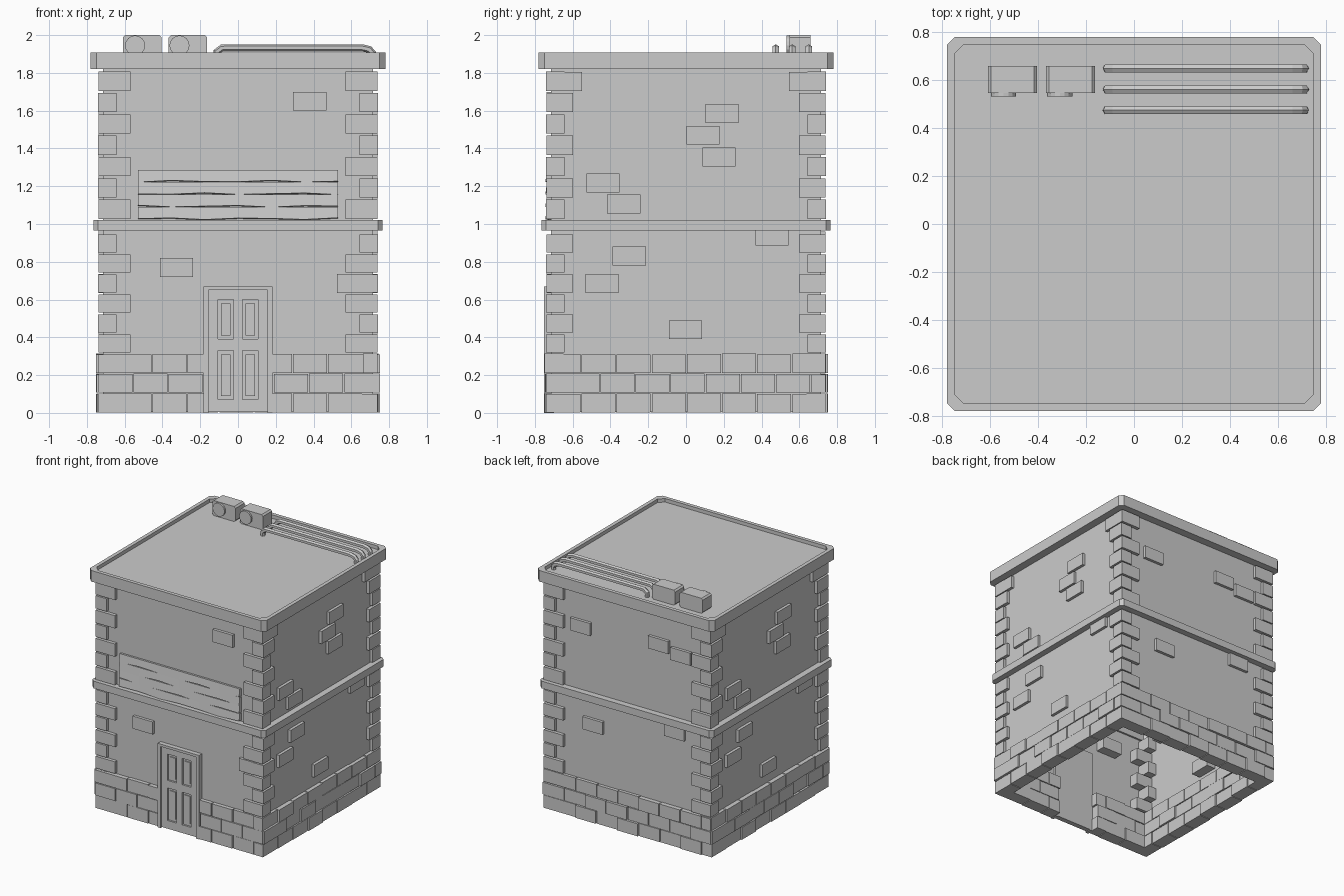
import bpy, bmesh, math, random
from mathutils import Matrix, Vector

if "Cube" in bpy.data.objects:
    bpy.data.objects.remove(bpy.data.objects["Cube"])

random.seed(4)
WALL = 0.715


def finish(name, bm):
    bmesh.ops.recalc_face_normals(bm, faces=bm.faces)
    me = bpy.data.meshes.new(name)
    bm.to_mesh(me)
    bm.free()
    ob = bpy.data.objects.new(name, me)
    bpy.context.collection.objects.link(ob)
    return ob


def box(bm, lo, hi, k=0, tilt=0):
    """Box between two corners, turned k quarter turns round the building."""
    lo, hi = Vector(lo), Vector(hi)
    m = (Matrix.Rotation(k * math.pi / 2, 4, 'Z') @ Matrix.Translation((lo + hi) / 2)
         @ Matrix.Rotation(tilt, 4, 'X') @ Matrix.Diagonal((*(hi - lo), 1)))
    return bmesh.ops.create_cube(bm, size=1, matrix=m)['verts']


def brick(bm, k, u0, u1, z0, z1, out, depth=0.1):
    """Brick on side k (0 front, 1 right, 2 back, 3 left)."""
    box(bm, (u0, -out, z0), (u1, -out + depth, z1), k)


def ring_points(h, c):
    return [(h, -h + c), (h, h - c), (h - c, h), (-h + c, h),
            (-h, h - c), (-h, -h + c), (-h + c, -h), (h - c, -h)]


def lofted(name, rings, cap_start, cap_end, closed=False):
    """Chamfered-square rings (half size, chamfer, z) joined in order."""
    bm = bmesh.new()
    vs = [[bm.verts.new((x, y, z)) for x, y in ring_points(h, c)] for h, c, z in rings]
    pairs = list(zip(vs, vs[1:])) + ([(vs[-1], vs[0])] if closed else [])
    for a, b in pairs:
        for i in range(8):
            j = (i + 1) % 8
            bm.faces.new((a[i], a[j], b[j], b[i]))
    if cap_start:
        bm.faces.new(vs[0])
    if cap_end:
        bm.faces.new(vs[-1])
    return finish(name, bm)


# Wall shell, open underneath
bm = bmesh.new()
box(bm, (-WALL, -WALL, 0.005), (WALL, WALL, 1.83))
bm.faces.ensure_lookup_table()
bmesh.ops.delete(bm, geom=[f for f in bm.faces if abs(f.normal.z) > 0.9], context='FACES')
finish("walls", bm)

# Roof with raised rim, and the floor band
lofted("roof", [(0.78, 0.03, 1.82), (0.78, 0.03, 1.908), (0.75, 0.04, 1.908), (0.75, 0.04, 1.88)],
       True, True)
lofted("floor_band", [(0.765, 0.025, 0.965), (0.765, 0.025, 1.022),
                      (0.70, 0.02, 1.022), (0.70, 0.02, 0.965)], False, False, True)

# Base courses in running bond, leaving the doorway free
bm = bmesh.new()
for k in range(4):
    for row in range(3):
        off = (0.1, 0.0)[(row + k) % 2]
        cuts = [-0.742] + [-0.742 + off + 0.186 * i for i in range(1, 8)] + [0.742]
        for a, b in zip(cuts, cuts[1:]):
            out = 0.742 + random.uniform(-0.004, 0.01)
            top = 0.105 * (row + 1) - random.uniform(0.001, 0.006)
            parts = [(a, b)]
            if k == 0:
                parts = [(a, min(b, -0.175)), (max(a, 0.175), b)]
            for p, q in parts:
                if q - p > 0.02:
                    brick(bm, k, p + 0.003, q - 0.003, 0.105 * row + 0.002, top, out)
finish("base_bricks", bm)

# Corner bricks, alternating direction row by row
bm = bmesh.new()
rows = [(0.315 + 0.106 * i, 0.106, i) for i in range(6)]
rows += [(1.022 + 0.113 * i, 0.113, i) for i in range(7)]
for z, h, i in rows:
    for k in range(4):
        if (i + k) % 2 == 0:
            length = 0.17 if k % 2 == 0 else 0.14
            for s in (-1, 1):
                u = sorted((s * 0.738, s * (0.738 - length)))
                brick(bm, k, u[0], u[1], z + 0.005, z + h - 0.006, 0.742)
finish("corner_bricks", bm)

# Scattered bricks standing out of the plaster: (position along side, height)
side = [(0.19, 1.585), (0.09, 1.47), (0.175, 1.355), (-0.44, 1.218), (-0.33, 1.105),
        (0.455, 0.935), (-0.3, 0.83), (-0.445, 0.685), (-0.003, 0.44), (-0.615, 1.755), (0.61, 1.755)]
scattered = {0: [(-0.325, 0.77), (0.38, 1.65), (0.59, 0.685)], 1: side, 3: side,
             2: [(-0.42, 1.53), (0.27, 1.57), (0.465, 1.53), (-0.31, 0.77), (0.41, 0.91)]}
bm = bmesh.new()
for k, spots in scattered.items():
    for u, z in spots:
        w = 0.065 if abs(u) > 0.55 else 0.088
        brick(bm, k, u - w, u + w, z - 0.05, z + 0.05, 0.738)
finish("scattered_bricks", bm)

# Door frame
bm = bmesh.new()
for s in (-1, 1):
    x = sorted((s * 0.182, s * 0.157))
    box(bm, (x[0], -0.752, 0), (x[1], -0.70, 0.67))
box(bm, (-0.157, -0.752, 0.65), (0.157, -0.70, 0.67))
finish("door_frame", bm)

# Door leaf: back sheet with stiles and rails around four sunken panels
bm = bmesh.new()
box(bm, (-0.157, -0.725, 0.005), (0.157, -0.70, 0.65))
for x0, x1 in ((-0.157, -0.105), (-0.025, 0.025), (0.105, 0.157)):
    box(bm, (x0, -0.74, 0.005), (x1, -0.72, 0.65))
for z0, z1 in ((0.005, 0.07), (0.33, 0.39), (0.60, 0.65)):
    for x0 in (-0.105, 0.025):
        box(bm, (x0, -0.74, z0), (x0 + 0.08, -0.72, z1))
for x in (-0.065, 0.065):
    for z0, z1 in ((0.09, 0.31), (0.41, 0.58)):
        box(bm, (x - 0.025, -0.733, z0), (x + 0.025, -0.72, z1))
finish("door", bm)

# Weathered boards above the door, with slightly uneven lower edges
bm = bmesh.new()
for i in range(4):
    z = 1.026 + i * 0.066
    n = 6
    for j in range(n):
        x0 = -0.53 + 1.06 * j / n
        vs = box(bm, (x0, -0.74, z), (x0 + 1.06 / n, -0.70, z + 0.061), tilt=-0.12)
        for v in vs:
            if v.co.z < z + 0.03:
                edge = round((v.co.x + 0.53) / 1.06 * n)
                v.co.z += 0.005 * math.sin(edge * 2.3 + i * 1.7)
bmesh.ops.remove_doubles(bm, verts=bm.verts, dist=0.0005)
finish("boards", bm)

# Cooling units with round fan covers
for n, (x0, x1, fx) in enumerate([(-0.61, -0.405, -0.545), (-0.367, -0.163, -0.31)]):
    bm = bmesh.new()
    box(bm, (x0, 0.547, 1.88), (x1, 0.66, 2.0))
    bmesh.ops.bevel(bm, geom=[e for e in bm.edges if abs((e.verts[0].co - e.verts[1].co).y) > 0.05],
                    offset=0.012, segments=1, affect='EDGES')
    bmesh.ops.create_cone(bm, cap_ends=True, segments=16, radius1=0.053, radius2=0.053, depth=0.03,
                          matrix=Matrix.Translation((fx, 0.548, 1.945)) @ Matrix.Rotation(math.pi / 2, 4, 'X'))
    finish("cooling_unit_%d" % (n + 1), bm)

# Roof pipes
path = [(-0.112, 1.87), (-0.112, 1.912), (-0.085, 1.932), (0.66, 1.932), (0.695, 1.924), (0.712, 1.905), (0.712, 1.87)]
for n, y in enumerate((0.475, 0.562, 0.65)):
    cu = bpy.data.curves.new("roof_pipe", 'CURVE')
    cu.dimensions = '3D'
    cu.bevel_depth = 0.019
    cu.bevel_resolution = 1
    cu.use_fill_caps = True
    sp = cu.splines.new('POLY')
    sp.points.add(len(path) - 1)
    for p, (x, z) in zip(sp.points, path):
        p.co = (x, y, z, 1)
    sp.use_smooth = False
    bpy.context.collection.objects.link(bpy.data.objects.new("roof_pipe_%d" % (n + 1), cu))
